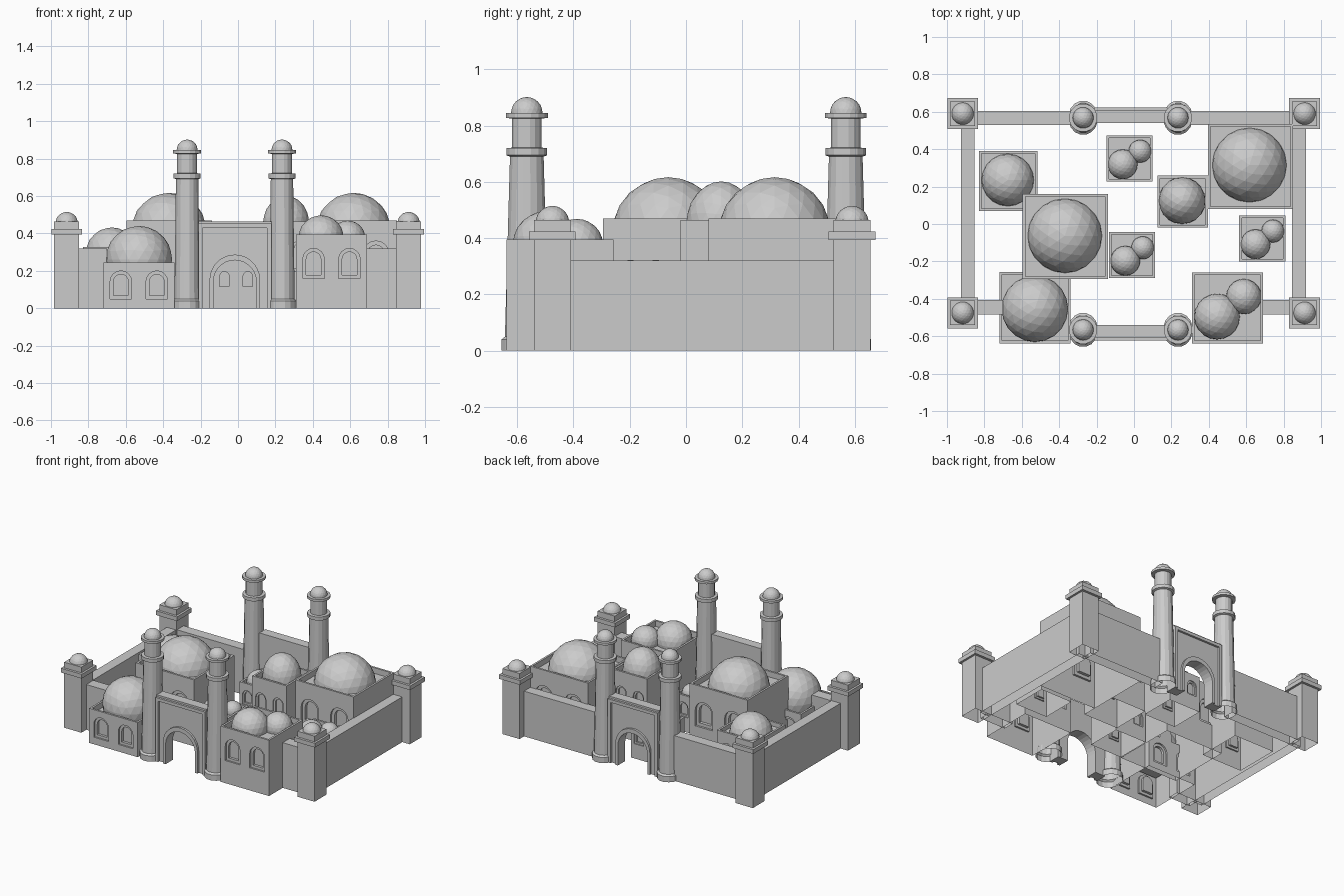
import bpy, bmesh
from math import sin, cos, pi
from mathutils import Matrix, Vector

if "Cube" in bpy.data.objects:
    bpy.data.objects.remove(bpy.data.objects["Cube"])


def finish(name, bm):
    bmesh.ops.recalc_face_normals(bm, faces=bm.faces)
    me = bpy.data.meshes.new(name)
    bm.to_mesh(me)
    bm.free()
    ob = bpy.data.objects.new(name, me)
    bpy.context.collection.objects.link(ob)
    return ob


def open_bottom(bm):
    low = [f for f in bm.faces if all(v.co.z < 1e-4 for v in f.verts)]
    bmesh.ops.delete(bm, geom=low, context='FACES_ONLY')


def add_box(bm, x0, x1, y0, y1, z0, z1):
    m = Matrix.Translation(((x0 + x1) / 2, (y0 + y1) / 2, (z0 + z1) / 2))
    m = m @ Matrix.Diagonal((x1 - x0, y1 - y0, z1 - z0, 1))
    return bmesh.ops.create_cube(bm, size=1, matrix=m)['verts']


def box(name, *dims):
    bm = bmesh.new()
    add_box(bm, *dims)
    open_bottom(bm)
    return finish(name, bm)


def dome(name, x, y, z, r, cut, rz=None):
    # faceted sphere trimmed where it meets the roof
    bm = bmesh.new()
    bmesh.ops.create_icosphere(bm, subdivisions=3, radius=1)
    bmesh.ops.transform(bm, verts=bm.verts, matrix=Matrix.Translation((x, y, z)) @ Matrix.Diagonal((r, r, rz or r, 1)))
    bmesh.ops.bisect_plane(bm, geom=bm.verts[:] + bm.edges[:] + bm.faces[:],
                           plane_co=(0, 0, cut), plane_no=(0, 0, -1), clear_outer=True)
    return finish(name, bm)


def arch(cx, r, z0, spring, n=10):
    # arch outline in x, z from right foot over the top to left foot
    return ([(cx + r, z0)] + [(cx + r * cos(pi * i / n), spring + r * sin(pi * i / n)) for i in range(n + 1)]
            + [(cx - r, z0)])


def slab(name, pts, y0, y1):
    # outline in x, z extruded along y
    bm = bmesh.new()
    f = bm.faces.new([bm.verts.new((x, y0, z)) for x, z in pts])
    ext = bmesh.ops.extrude_face_region(bm, geom=[f])['geom']
    bmesh.ops.translate(bm, verts=[g for g in ext if isinstance(g, bmesh.types.BMVert)], vec=(0, y1 - y0, 0))
    return finish(name, bm)


def window_cutter(bm, cx, y, side, w, z0, z1, depth):
    # stepped arched recess, side = -1 front, +1 back
    def push(f, dy):
        g = bmesh.ops.extrude_face_region(bm, geom=[f])['geom']
        bmesh.ops.translate(bm, verts=[v for v in g if isinstance(v, bmesh.types.BMVert)], vec=(0, dy, 0))
        return [v for v in g if isinstance(v, bmesh.types.BMFace)][0]

    def ring(s, yy):
        r = w / 2 * s
        lift = w / 2 * (1 - s)
        return [bm.verts.new((px, yy, pz)) for px, pz in arch(cx, r, z0 + lift, z1 - w / 2, 8)]

    steps = [(1, .03), (1, -depth * .4), (.68, -depth * .4), (.68, -depth)]
    rings = [ring(s, y + side * d) for s, d in steps]
    n = len(rings[0])
    for a, b in zip(rings, rings[1:]):
        for i in range(n):
            j = (i + 1) % n
            bm.faces.new((a[i], a[j], b[j], b[i]))
    bm.faces.new(rings[0])
    bm.faces.new(rings[-1])


def house(name, x0, x1, y0, y1, h, win, par=.04):
    # block with sunken roof and two arched windows front and back
    bm = bmesh.new()
    add_box(bm, x0, x1, y0, y1, 0, h)
    top = max(bm.faces, key=lambda f: f.calc_center_median().z)
    bmesh.ops.inset_region(bm, faces=[top], thickness=.02)
    g = bmesh.ops.extrude_face_region(bm, geom=[top])['geom']
    bmesh.ops.translate(bm, verts=[v for v in g if isinstance(v, bmesh.types.BMVert)], vec=(0, 0, -par))
    if top.is_valid:
        bmesh.ops.delete(bm, geom=[top], context='FACES_ONLY')
    ob = finish(name, bm)
    off, w, z0, z1 = win
    cb = bmesh.new()
    for side, y in ((-1, y0), (1, y1)):
        for s in (-1, 1):
            window_cutter(cb, (x0 + x1) / 2 + s * off, y, side, w, z0, z1, .03 * w / .115)
    cut = finish("window_cutter", cb)
    cut.hide_render = True
    mod = ob.modifiers.new("windows", 'BOOLEAN')
    mod.operation, mod.object, mod.solver = 'DIFFERENCE', cut, 'EXACT'
    bpy.context.view_layer.objects.active = ob
    bpy.ops.object.modifier_apply(modifier=mod.name)
    bpy.data.objects.remove(cut)
    bm = bmesh.new()
    bm.from_mesh(ob.data)
    open_bottom(bm)
    bm.to_mesh(ob.data)
    bm.free()


def lathe(name, x, y, prof, n, sy=1):
    bm = bmesh.new()
    rings = [[bm.verts.new((x + r * cos(2 * pi * (i + .5) / n), y + r * (sy if z < .06 else 1) * sin(2 * pi * (i + .5) / n), z))
              for i in range(n)] for r, z in prof]
    for a, b in zip(rings, rings[1:]):
        for i in range(n):
            j = (i + 1) % n
            bm.faces.new((a[i], a[j], b[j], b[i]))
    return bm


# single-dome houses: bounds, height, windows, dome
big_win = (.115, .138, .18, .36)
house("middle_house", -.595, -.14, -.295, .16, .47, big_win)
dome("middle_dome", -.37, -.063, .417, .2, .43)
house("back_right_house", .395, .85, .08, .535, .47, big_win)
dome("back_right_dome", .617, .315, .417, .2, .43)
house("back_left_house", -.83, -.515, .07, .39, .327, tuple(v * .7 for v in big_win), .03)
dome("back_left_dome", -.675, .235, .292, .14, .297)
house("front_left_house", -.72, -.34, -.638, -.257, .245, (.096, .115, .05, .2))
dome("front_left_dome", -.53, -.453, .262, .178, .205)
house("narrow_house", .125, .395, -.02, .258, .465, (.068, .082, .2, .36))
dome("narrow_dome", .257, .125, .447, .125, .425, .155)

# twin-dome houses: one large, three small copies
for i, (cx, cy, s) in enumerate([(.5, -.448, 1), (-.024, .35, .65), (-.01, -.166, .65), (.686, -.077, .65)]):
    w = .19 * s
    house(f"twin_dome_house_{i}", cx - w, cx + w, cy - w, cy + w, .395 * s,
          (.096 * s, .115 * s, .16 * s, .32 * s), .04 * s)
    dome(f"large_twin_dome_{i}", cx - .056 * s, cy - .047 * s, .375 * s, .122 * s, .355 * s)
    dome(f"small_twin_dome_{i}", cx + .087 * s, cy + .06 * s, .375 * s, .094 * s, .355 * s)

# corner towers
for x in (-.916, .912):
    for y in (-.475, .59):
        box("corner_tower", x - .067, x + .067, y - .066, y + .066, 0, .464)
        box("corner_tower_cap", x - .082, x + .082, y - .083, y + .083, .394, .424)
        dome("corner_tower_dome", x, y, .455, .06, .464)

# perimeter walls
box("left_wall", -.925, -.853, -.43, .55, 0, .32)
box("right_wall", .845, .92, -.43, .55, 0, .32)
box("back_wall_left", -.87, -.31, .53, .605, 0, .32)
box("back_wall_right", .27, .87, .53, .605, 0, .32)
box("front_wall_left", -.87, -.7, -.485, -.407, 0, .32)
box("front_wall_right", .67, .87, -.485, -.407, 0, .32)

# minarets
profile = [(.08, 0), (.08, .04), (.069, .05), (.061, .69), (.074, .695), (.074, .72), (.054, .722),
           (.054, .825), (.076, .828), (.076, .845), (.05, .846)]
for x in (-.272, .235):
    for y in (-.566, .568):
        bm = lathe("minaret", x, y, profile, 16, 1.15)
        lantern = [f for f in bm.faces if all(.721 < v.co.z < .826 for v in f.verts)]
        picks = [f for f in lantern if abs(f.normal.x) >= 0]
        bmesh.ops.inset_individual(bm, faces=picks[1::4], thickness=.004, depth=-.006)
        finish("minaret", bm)
        dome("minaret_dome", x, y, .846, .056, .844)

# gateways front and back: arched wall, border trim and arch moulding
X0, X1, C = -.212, .178, -.017
for s in (-1, 1):
    side = "front" if s < 0 else "back"
    a, b, c = s * .54, s * .607, s * .622
    inner = arch(C, .115, 0, .142, 14)
    slab(side + "_gate_wall", [(X0, 0), (X0, .465), (X1, .465), (X1, 0)] + inner, a, b)
    outer = arch(C, .135, 0, .152, 14)
    slab(side + "_gate_arch", outer + inner[::-1], b, c)
    slab(side + "_gate_border", [(X0, 0), (X0, .452), (X1, .452), (X1, 0), (X1 - .022, 0),
                                 (X1 - .022, .43), (X0 + .022, .43), (X0 + .022, 0)], b, c)
